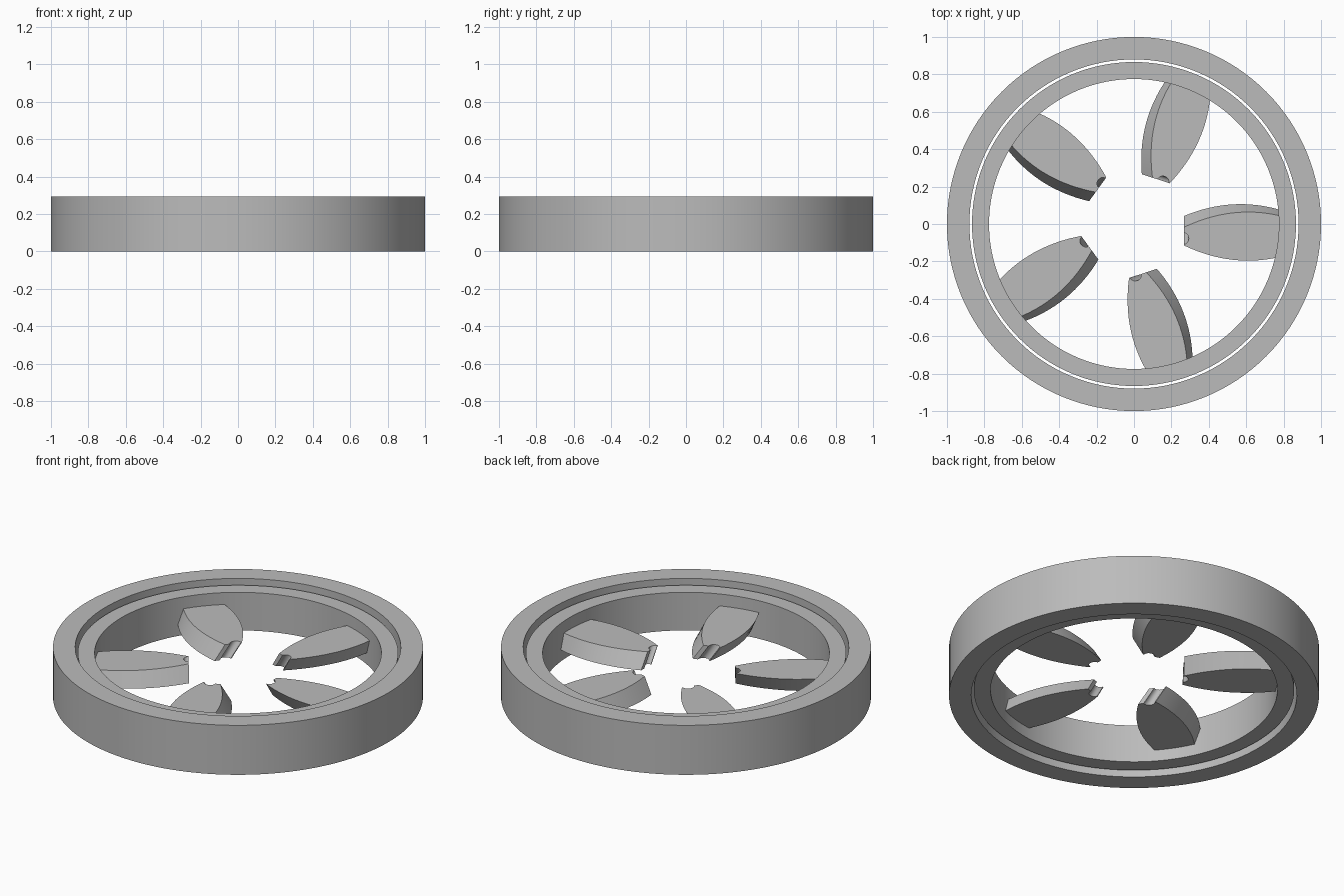
import bpy, bmesh, math
from mathutils import Matrix

cube = bpy.data.objects.get("Cube")
if cube:
    bpy.data.objects.remove(cube, do_unlink=True)

grey = bpy.data.materials.new("plain_grey")
grey.use_nodes = True
colour = (0.5, 0.5, 0.5, 1)
grey.diffuse_color = colour
grey.node_tree.nodes["Principled BSDF"].inputs["Base Color"].default_value = colour


def finish(bm, name):
    bmesh.ops.recalc_face_normals(bm, faces=bm.faces)
    mesh = bpy.data.meshes.new(name)
    bm.to_mesh(mesh)
    bm.free()
    mesh.materials.append(grey)
    obj = bpy.data.objects.new(name, mesh)
    bpy.context.collection.objects.link(obj)
    bpy.ops.object.select_all(action='DESELECT')
    obj.select_set(True)
    bpy.context.view_layer.objects.active = obj
    bpy.ops.object.shade_smooth_by_angle(angle=math.radians(30))
    return obj


def ring(name, inner, outer, low, high, segments=128):
    """Rectangular section spun around the axis."""
    bm = bmesh.new()
    corners = [(inner, low), (outer, low), (outer, high), (inner, high)]
    verts = [bm.verts.new((r, 0, z)) for r, z in corners]
    edges = [bm.edges.new((verts[i], verts[(i + 1) % 4])) for i in range(4)]
    bmesh.ops.spin(bm, geom=verts + edges, cent=(0, 0, 0), axis=(0, 0, 1),
                   angle=math.tau, steps=segments, use_merge=True)
    bmesh.ops.remove_doubles(bm, verts=bm.verts, dist=1e-5)
    return finish(bm, name)


# Blade outline: bulging sides, flat root with a round notch
ROOT, TIP, STEPS = 0.266, 0.79, 16


def blade_outline():
    xs = [ROOT + (TIP - ROOT) * i / STEPS for i in range(STEPS + 1)]
    side = [(x, 0.13 - 0.69 * (x - 0.61) ** 2) for x in xs]
    notch = [(ROOT + 0.027 * math.sin(a), -0.012 + 0.031 * math.cos(a))
             for a in (math.pi * i / 10 for i in range(11))]
    lower = [(x, -y) for x, y in side]
    return lower + side[::-1] + notch


def blade(name, angle, low=0.102, high=0.19):
    bm = bmesh.new()
    outline = blade_outline()
    top = [bm.verts.new((x, y - 0.066, high)) for x, y in outline]
    # The underside leans sideways, more at the root than at the tip
    bottom = [bm.verts.new((x, y - 0.066 + 0.06 - 0.055 * (x - ROOT), low))
              for x, y in outline]
    bm.faces.new(top)
    bm.faces.new(bottom[::-1])
    for i in range(len(outline)):
        j = (i + 1) % len(outline)
        bm.faces.new((top[j], top[i], bottom[i], bottom[j]))
    bm.transform(Matrix.Rotation(angle, 4, 'Z'))
    return finish(bm, name)


ring("outer_ring", 0.88, 1.0, 0.0, 0.295)
ring("inner_ring", 0.775, 0.866, 0.034, 0.261)
for n in range(5):
    blade(f"blade_{n + 1}", math.tau * n / 5)
